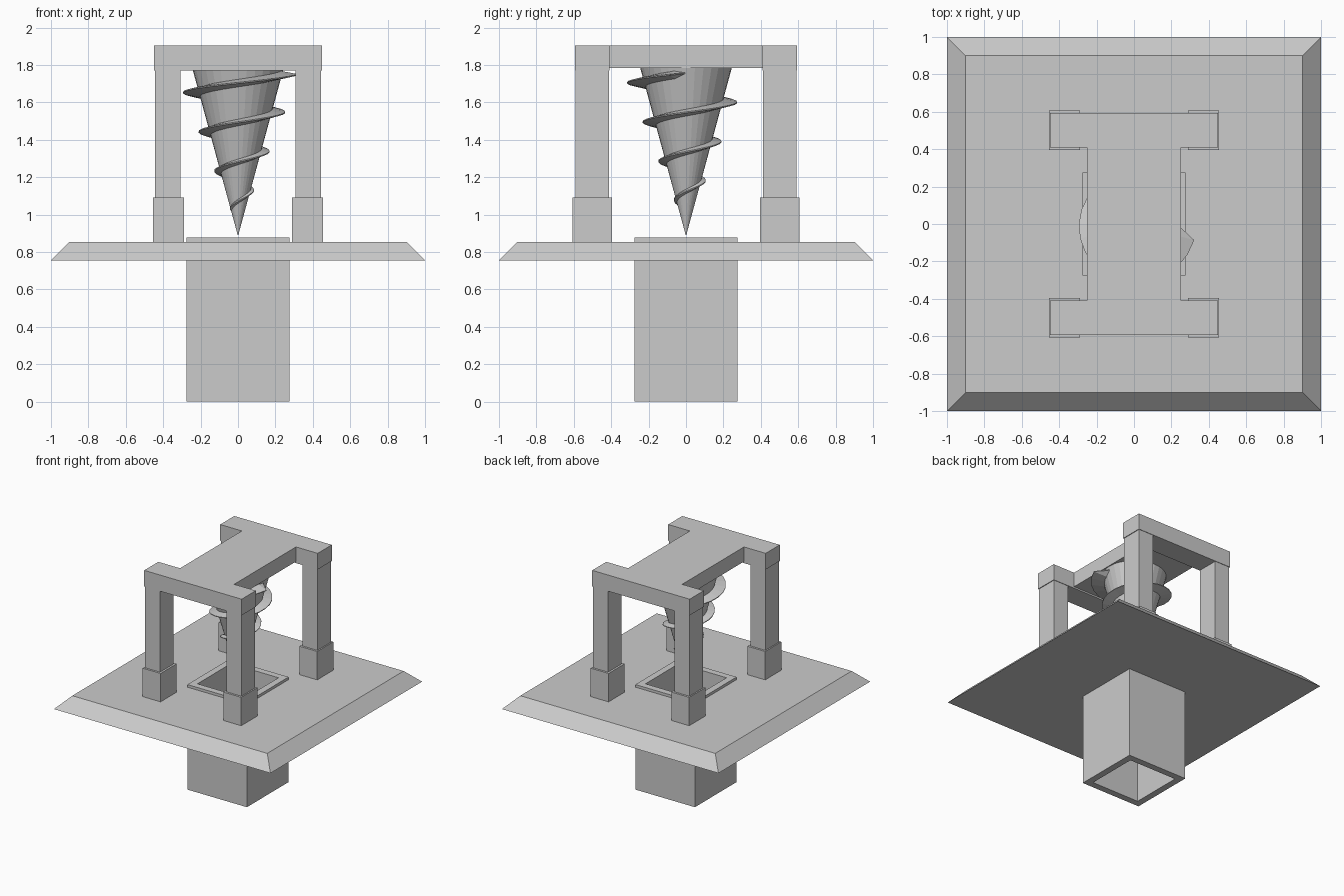
import bpy, bmesh
from math import cos, sin, pi

cube = bpy.data.objects.get("Cube")
if cube:
    bpy.data.objects.remove(cube, do_unlink=True)

grey = bpy.data.materials.new("plain grey")
grey.use_nodes = True
grey.diffuse_color = (0.6, 0.6, 0.6, 1)
grey.node_tree.nodes["Principled BSDF"].inputs["Base Color"].default_value = (0.6, 0.6, 0.6, 1)


def finish(name, bm):
    bmesh.ops.recalc_face_normals(bm, faces=bm.faces)
    mesh = bpy.data.meshes.new(name)
    bm.to_mesh(mesh)
    bm.free()
    mesh.materials.append(grey)
    obj = bpy.data.objects.new(name, mesh)
    bpy.context.collection.objects.link(obj)
    return obj


def box(name, x, y, z):
    """Box from (low, high) ranges on each axis."""
    bm = bmesh.new()
    bmesh.ops.create_cube(bm, size=1)
    for v in bm.verts:
        for i, (lo, hi) in enumerate((x, y, z)):
            v.co[i] = lo if v.co[i] < 0 else hi
    return finish(name, bm)


def square_ring(name, section):
    """Sweep a closed (half width, height) section around a square."""
    bm = bmesh.new()
    corners = ((1, 1), (-1, 1), (-1, -1), (1, -1))
    rings = [[bm.verts.new((r * a, r * b, z)) for r, z in section] for a, b in corners]
    n = len(section)
    for i in range(4):
        p, q = rings[i], rings[(i + 1) % 4]
        for j in range(n):
            k = (j + 1) % n
            bm.faces.new((p[j], p[k], q[k], q[j]))
    return finish(name, bm)


# Bevelled ground plate and the open square shaft through it
square_ring("ground_plate", [(1, 0.755), (0.9, 0.855), (0.27, 0.855), (0.27, 0.755)])
square_ring("shaft", [(0.275, 0), (0.275, 0.877), (0.22, 0.877), (0.22, 0)])

# Four legs with wider feet, and a beam over each pair
for sy, end in ((-1, "front"), (1, "back")):
    for sx, side in ((-1, "right"), (1, "left")):
        def span(s, lo, hi):
            return sorted((s * lo, s * hi))
        box(f"{end}_{side}_leg", span(sx, 0.307, 0.444), span(sy, 0.412, 0.59), (0.85, 1.78))
        box(f"{end}_{side}_foot", span(sx, 0.29, 0.455), span(sy, 0.395, 0.607), (0.855, 1.092))
    box(f"{end}_beam", (-0.45, 0.45), span(sy, 0.408, 0.594), (1.77, 1.905))
box("top_slab", (-0.25, 0.25), (-0.408, 0.408), (1.783, 1.905))

# Pointed drill body
TIP, TOP, RADIUS = 0.885, 1.785, 0.245
bm = bmesh.new()
bmesh.ops.create_cone(bm, cap_ends=True, segments=32, radius1=0, radius2=RADIUS, depth=TOP - TIP)
bmesh.ops.remove_doubles(bm, verts=bm.verts, dist=0.0001)
bmesh.ops.translate(bm, verts=bm.verts, vec=(0, 0, (TIP + TOP) / 2))
finish("drill_cone", bm)

# Spiral blade, rising counter-clockwise and fading out at both ends
TURNS, STEPS, PITCH, START = 3.5, 24, 0.2105, 1.02
count = int(TURNS * STEPS)
bm = bmesh.new()
sections = []
for i in range(count + 1):
    a = pi + 2 * pi * i / STEPS
    z = START + PITCH * i / STEPS
    root = (z - TIP) * RADIUS / (TOP - TIP) - 0.007
    edge = root if i in (0, count) else 0.05 + 0.4 * (z - 1.04)
    half = 0.014 + 0.008 * i / count
    points = ((root, z - half), (edge, z - 0.003), (edge, z + 0.003), (root, z + half))
    sections.append([bm.verts.new((r * cos(a), r * sin(a), h)) for r, h in points])
for p, q in zip(sections, sections[1:]):
    for j in range(4):
        k = (j + 1) % 4
        bm.faces.new((p[j], p[k], q[k], q[j]))
bm.faces.new(sections[0])
bm.faces.new(sections[-1])
finish("drill_thread", bm)
